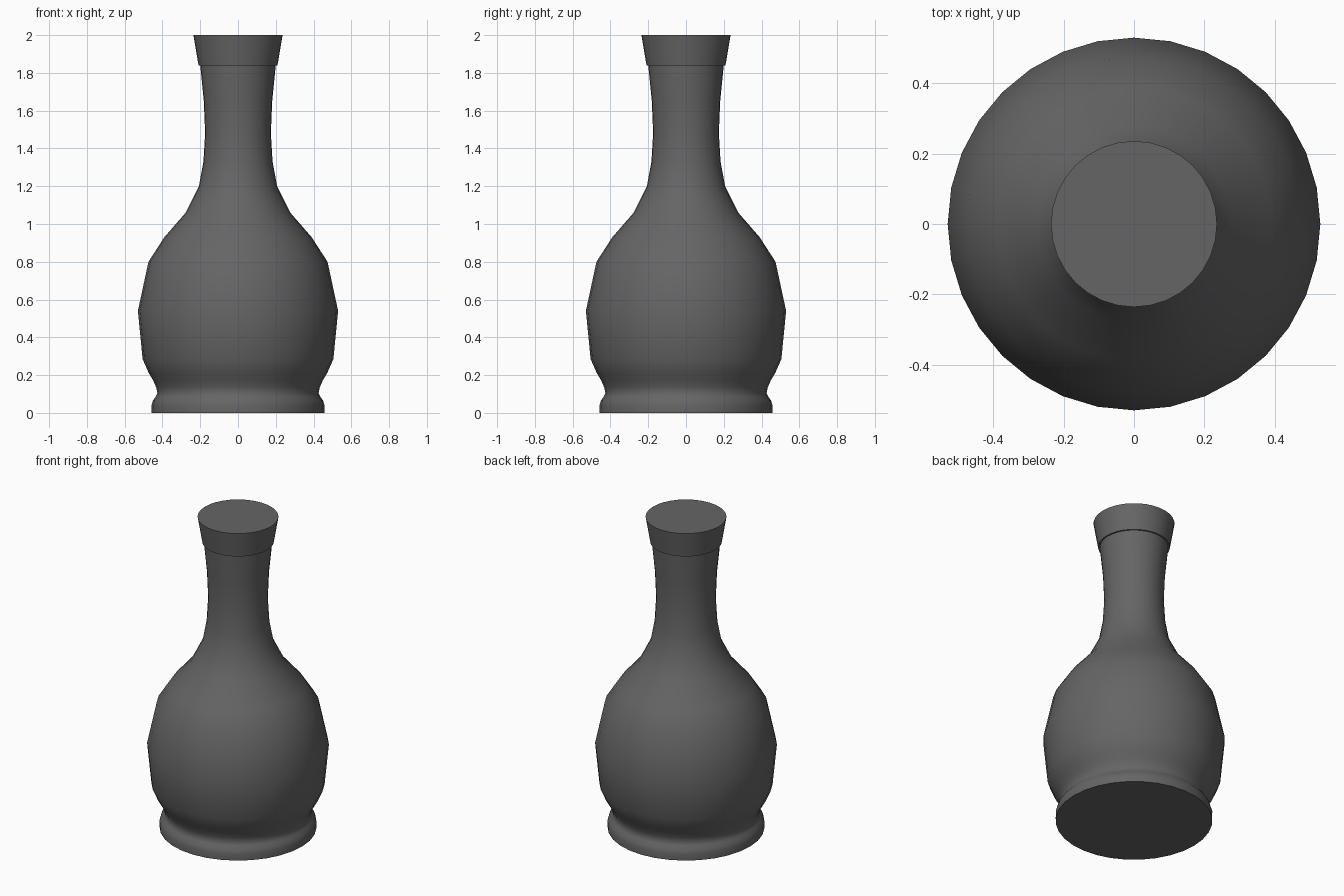
import bpy, bmesh, math

if "Cube" in bpy.data.objects:
    bpy.data.objects.remove(bpy.data.objects["Cube"])

grey = bpy.data.materials.new("dark_grey")
grey.diffuse_color = (0.13, 0.13, 0.13, 1)
grey.use_nodes = True
grey.node_tree.nodes["Principled BSDF"].inputs["Base Color"].default_value = grey.diffuse_color


def lathe(name, profile, sides, angle):
    """Revolve (radius, height) points about z and cap both ends."""
    bm = bmesh.new()
    rings = []
    for r, z in profile:
        rings.append([bm.verts.new((r * math.cos(2 * math.pi * i / sides),
                                    r * math.sin(2 * math.pi * i / sides), z))
                      for i in range(sides)])
    for a, b in zip(rings, rings[1:]):
        for i in range(sides):
            j = (i + 1) % sides
            bm.faces.new((a[i], a[j], b[j], b[i]))
    bm.faces.new(rings[0][::-1])
    bm.faces.new(rings[-1])
    mesh = bpy.data.meshes.new(name)
    bm.to_mesh(mesh)
    bm.free()
    mesh.materials.append(grey)
    ob = bpy.data.objects.new(name, mesh)
    bpy.context.collection.objects.link(ob)
    bpy.ops.object.select_all(action='DESELECT')
    ob.select_set(True)
    bpy.context.view_layer.objects.active = ob
    bpy.ops.object.shade_smooth_by_angle(angle=math.radians(angle))
    return ob


# Bottle: foot, round belly and waisted neck
lathe("bottle_body", [
    (0.457, 0.0), (0.458, 0.04), (0.45, 0.067), (0.436, 0.085), (0.427, 0.105),
    (0.433, 0.135), (0.448, 0.17), (0.472, 0.21), (0.505, 0.285),
    (0.53, 0.54), (0.474, 0.80), (0.39, 0.93), (0.277, 1.06),
    (0.207, 1.20), (0.183, 1.33), (0.174, 1.48), (0.181, 1.65),
    (0.198, 1.82), (0.20, 1.85)], 32, 50)

# Flared collar at the mouth with a flat closed top
lathe("mouth_collar", [(0.209, 1.84), (0.236, 2.0)], 32, 40)
